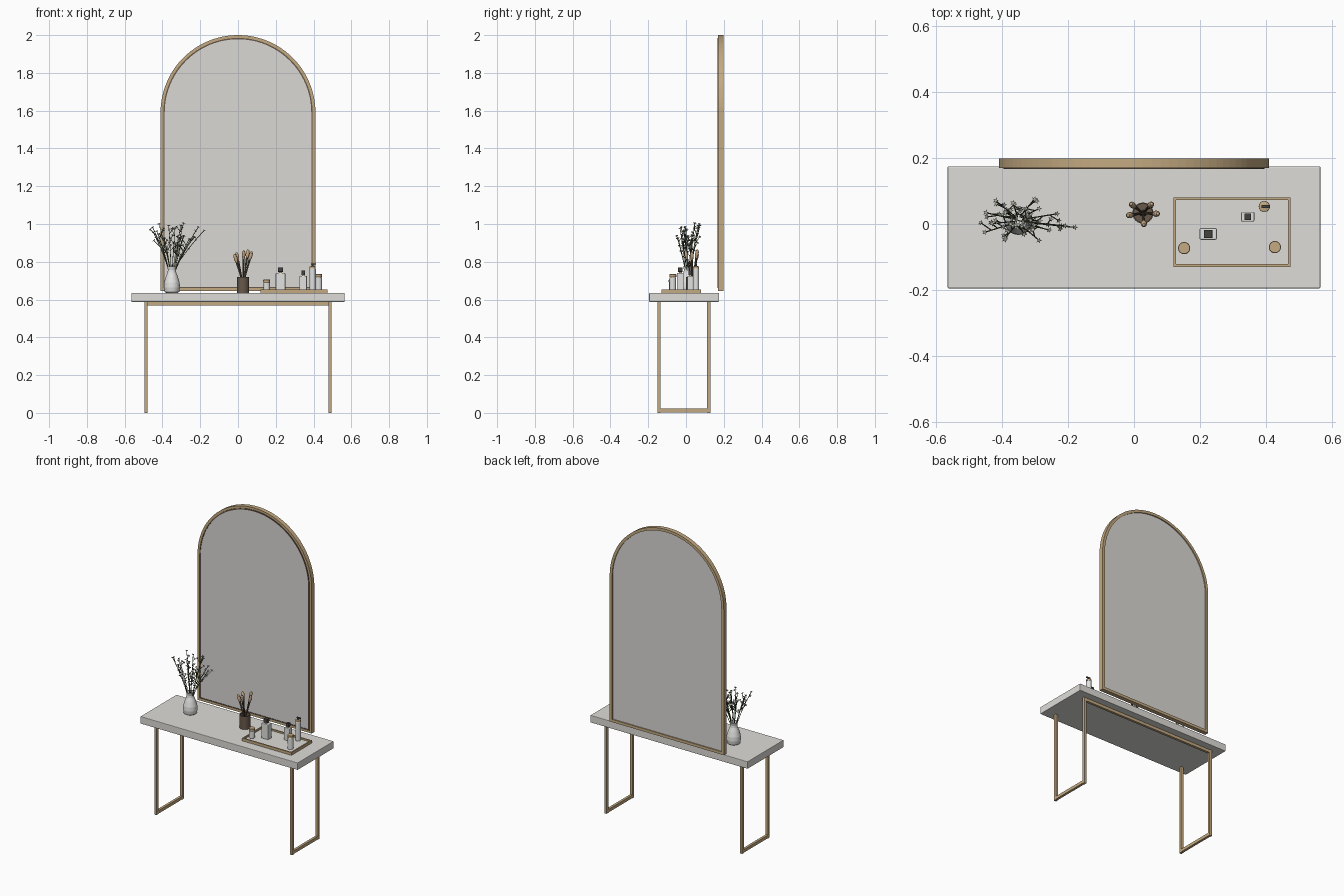
import bpy, bmesh, math, random
from mathutils import Vector, Matrix

cube = bpy.data.objects.get("Cube")
if cube:
    bpy.data.objects.remove(cube)
random.seed(4)


def material(name, r, g, b):
    m = bpy.data.materials.new(name)
    m.use_nodes = True
    m.diffuse_color = (r, g, b, 1)
    m.node_tree.nodes["Principled BSDF"].inputs["Base Color"].default_value = (r, g, b, 1)
    return m


STONE = material("pale stone", 0.73, 0.72, 0.69)
BRASS = material("brushed brass", 0.55, 0.40, 0.22)
GLASS = material("mirror grey", 0.71, 0.69, 0.66)
BRONZE = material("dark bronze", 0.14, 0.10, 0.07)
CERAMIC = material("white ceramic", 0.76, 0.76, 0.75)
CAP = material("dark cap", 0.06, 0.055, 0.05)
STEM = material("stem green", 0.09, 0.12, 0.045)
PETAL = material("pale petal", 0.40, 0.41, 0.33)
BRISTLE = material("tan bristle", 0.58, 0.40, 0.24)


def finish(name, bm, mat):
    bmesh.ops.recalc_face_normals(bm, faces=bm.faces)
    me = bpy.data.meshes.new(name)
    bm.to_mesh(me)
    bm.free()
    me.materials.append(mat)
    ob = bpy.data.objects.new(name, me)
    bpy.context.collection.objects.link(ob)
    return ob


def box(name, lo, hi, mat, bevel=0):
    lo, hi = Vector(lo), Vector(hi)
    bm = bmesh.new()
    bmesh.ops.create_cube(bm, size=1, matrix=Matrix.Translation((lo + hi) / 2)
                          @ Matrix.Diagonal((*(hi - lo), 1)))
    if bevel:
        bmesh.ops.bevel(bm, geom=bm.edges[:], offset=bevel, segments=2, profile=0.5, affect='EDGES')
    return finish(name, bm, mat)


def block(name, x, y, z, w, d, h, mat, bevel=0):
    return box(name, (x - w / 2, y - d / 2, z), (x + w / 2, y + d / 2, z + h), mat, bevel)


def lathe(name, profile, origin, mat, axis=(0, 0, 1), sides=24):
    """Revolve (radius, height) points; both ends are closed."""
    bm = bmesh.new()
    turn = Vector((0, 0, 1)).rotation_difference(Vector(axis)).to_matrix()
    rings = []
    for r, h in profile:
        rings.append([bm.verts.new(Vector(origin) + turn @ Vector(
            (r * math.cos(math.tau * i / sides), r * math.sin(math.tau * i / sides), h)))
            for i in range(sides)])
    for a, b in zip(rings, rings[1:]):
        for i in range(sides):
            j = (i + 1) % sides
            bm.faces.new((a[i], a[j], b[j], b[i]))
    bm.faces.new(rings[0])
    bm.faces.new(rings[-1])
    return finish(name, bm, mat)


def arch(inset, steps=48):
    """Outline of the arched mirror, shrunk by inset."""
    r, base = 0.41 - inset, 0.645 + inset
    curve = [(r * math.cos(math.pi * i / steps), 1.59 + r * math.sin(math.pi * i / steps))
             for i in range(steps + 1)]
    return [(r, base)] + curve + [(-r, base)]


def arch_ring(name, outer, inner, y0, y1, mat):
    bm = bmesh.new()
    loops = [[bm.verts.new((x, y, z)) for x, z in arch(d)]
             for d, y in ((outer, y0), (outer, y1), (inner, y1), (inner, y0))]
    for k in range(4):
        a, b = loops[k], loops[(k + 1) % 4]
        for i in range(len(a)):
            j = (i + 1) % len(a)
            bm.faces.new((a[i], a[j], b[j], b[i]))
    return finish(name, bm, mat)


# Table: slab, two looped legs and a rear rail
box("table_top", (-0.565, -0.195, 0.588), (0.565, 0.175, 0.635), STONE, 0.003)
for side, s in (("left", 1), ("right", -1)):
    x0, x1 = s * 0.487 - 0.008, s * 0.487 + 0.008
    box(side + "_front_leg", (x0, -0.152, 0), (x1, -0.134, 0.59), BRASS)
    box(side + "_back_leg", (x0, 0.112, 0), (x1, 0.13, 0.59), BRASS)
    box(side + "_foot_bar", (x0, -0.134, 0.002), (x1, 0.112, 0.022), BRASS)
box("rear_rail", (-0.479, 0.113, 0.568), (0.479, 0.129, 0.587), BRASS)

# Arched mirror
arch_ring("mirror_frame", 0, 0.018, 0.17, 0.198, BRASS)
arch_ring("mirror_trim", 0.015, 0.022, 0.166, 0.173, BRONZE)
bm = bmesh.new()
front = bm.faces.new([bm.verts.new((x, 0.169, z)) for x, z in arch(0.017)])
ext = bmesh.ops.extrude_face_region(bm, geom=[front], use_keep_orig=True)
bmesh.ops.translate(bm, vec=(0, 0.022, 0), verts=[v for v in ext["geom"] if isinstance(v, bmesh.types.BMVert)])
finish("mirror_glass", bm, GLASS)

# Vase with a hollow neck
VX, VY, TOP = -0.35, 0.01, 0.635
lathe("vase", [(0.030, 0), (0.039, 0.006), (0.043, 0.03), (0.041, 0.055), (0.032, 0.085),
               (0.023, 0.108), (0.021, 0.122), (0.025, 0.14), (0.021, 0.14), (0.017, 0.122),
               (0.020, 0.105), (0.025, 0.07)], (VX, VY, TOP), CERAMIC, sides=32)

# Flower stems as thin curves, with starry blossoms at the tips
stems = bpy.data.curves.new("flower_stems", 'CURVE')
stems.dimensions = '3D'
stems.bevel_depth = 0.0018
stems.bevel_resolution = 0
stems.materials.append(STEM)
bpy.context.collection.objects.link(bpy.data.objects.new("flower_stems", stems))
petals = bmesh.new()


def stem(points):
    sp = stems.splines.new('POLY')
    sp.points.add(len(points) - 1)
    for p, co in zip(sp.points, points):
        p.co = (*co, 1)


def blossom(at, direction):
    turn = Vector((0, 0, 1)).rotation_difference(direction).to_matrix()
    base = petals.verts.new(at - direction * 0.004)
    heart = petals.verts.new(at + direction * 0.003)
    rim = []
    for i in range(10):
        r = 0.004 if i % 2 else 0.010
        a = math.tau * i / 10
        rim.append(petals.verts.new(at + turn @ Vector((r * math.cos(a), r * math.sin(a), 0.003))))
    for i in range(10):
        petals.faces.new((rim[i], rim[(i + 1) % 10], heart))
        petals.faces.new((rim[(i + 1) % 10], rim[i], base))


COUNT = 15
for k in range(COUNT):
    ang = k * 2.4
    reach = 0.03 + 0.09 * math.sqrt((k + 0.5) / COUNT)
    root = Vector((VX + 0.012 * math.cos(ang), VY + 0.012 * math.sin(ang), TOP + 0.09))
    tip = Vector((VX + 0.01 + 1.15 * reach * math.cos(ang), VY + 0.62 * reach * math.sin(ang),
                  random.uniform(0.91, 1.02)))
    path = []
    for i in range(7):
        t = i / 6
        p = root.lerp(tip, t)
        p.x = root.x + (tip.x - root.x) * t ** 1.3
        p.y = root.y + (tip.y - root.y) * t ** 1.3
        path.append(p)
    stem(path)
    blossom(tip, (tip - path[-2]).normalized())
    for i in (3, 4, 5):
        out = Vector((random.uniform(-1, 1), random.uniform(-0.8, 0.8), random.uniform(0.8, 1.5))).normalized()
        end = path[i] + out * random.uniform(0.025, 0.05)
        stem([path[i], end])
        blossom(end, out)
# One long spray leaning to the side
spray = [Vector((VX + 0.17 * t ** 1.3, VY - 0.02 * t, 0.725 + 0.24 * t)) for t in (0, 0.3, 0.6, 0.8, 1)]
stem(spray)
for p in spray[2:]:
    blossom(p, Vector((0.5, 0, 0.87)))
finish("blossoms", petals, PETAL)

# Brush cup and brushes
CX, CY = 0.027, 0.033
lathe("brush_cup", [(0.032, 0), (0.032, 0.085), (0.028, 0.085), (0.028, 0.01)], (CX, CY, TOP), BRONZE)
for k, (dx, dy, top) in enumerate([(-0.036, 0.028, 0.85), (-0.046, -0.007, 0.84), (0.003, -0.036, 0.86),
                                   (0.046, -0.002, 0.855), (0.027, 0.028, 0.865)]):
    foot = Vector((CX - dx * 0.2, CY - dy * 0.2, 0.648))
    tip = Vector((CX + dx, CY + dy, top))
    axis, n = (tip - foot).normalized(), (tip - foot).length
    lathe(f"brush_handle_{k}", [(0.003, 0), (0.004, n * 0.5), (0.005, n - 0.07), (0.006, n - 0.045)],
          foot, BRONZE, axis, 10)
    lathe(f"brush_head_{k}", [(0.006, n - 0.045), (0.0095, n - 0.028), (0.009, n - 0.012),
                              (0.005, n - 0.002), (0.001, n)], foot, BRISTLE, axis, 12)

# Tray
box("tray_base", (0.125, -0.127, 0.635), (0.47, 0.077, 0.643), STONE)
for name, lo, hi in (("front", (0.12, -0.13), (0.475, -0.122)), ("back", (0.12, 0.072), (0.475, 0.08)),
                     ("right", (0.12, -0.122), (0.128, 0.072)), ("left", (0.467, -0.122), (0.475, 0.072))):
    box("tray_rim_" + name, (*lo, 0.635), (*hi, 0.653), BRASS)

# Round jars with brass lids
Z = 0.643
for name, x, y, h in (("small_jar", 0.152, -0.073, 0.048), ("tall_jar", 0.427, -0.07, 0.076)):
    lathe(name, [(0.015, 0), (0.017, 0.003), (0.017, h - 0.003), (0.015, h)], (x, y, Z), CERAMIC)
    lathe(name + "_lid", [(0.018, h), (0.0185, h + 0.002), (0.0185, h + 0.013), (0.017, h + 0.015)],
          (x, y, Z), BRASS)

# Square scent bottles with dark caps
for name, x, y, w, d, h in (("large_bottle", 0.225, -0.03, 0.052, 0.036, 0.098),
                            ("small_bottle", 0.345, 0.022, 0.04, 0.03, 0.082)):
    block(name, x, y, Z, w, d, h, CERAMIC, 0.004)
    block(name + "_neck", x, y, Z + h, w * 0.32, w * 0.32, 0.008, BRASS)
    block(name + "_cap", x, y, Z + h + 0.006, w * 0.48, w * 0.48, 0.024, CAP, 0.001)

# Tall pump bottle
PX, PY = 0.395, 0.053
lathe("pump_bottle", [(0.015, 0), (0.017, 0.003), (0.017, 0.118), (0.014, 0.124)], (PX, PY, Z), CERAMIC)
lathe("pump_collar", [(0.0165, 0.122), (0.0165, 0.132), (0.006, 0.134)], (PX, PY, Z), BRASS)
lathe("pump_stalk", [(0.005, 0.134), (0.005, 0.144)], (PX, PY, Z), CAP, sides=12)
block("pump_nozzle", PX + 0.005, PY, Z + 0.142, 0.026, 0.009, 0.007, CAP)

# Smooth rounded parts, keep hard edges crisp
for ob in bpy.context.view_layer.objects:
    ob.select_set(ob.type == 'MESH')
    if ob.type == 'MESH':
        bpy.context.view_layer.objects.active = ob
bpy.ops.object.shade_smooth_by_angle(angle=math.radians(35))
